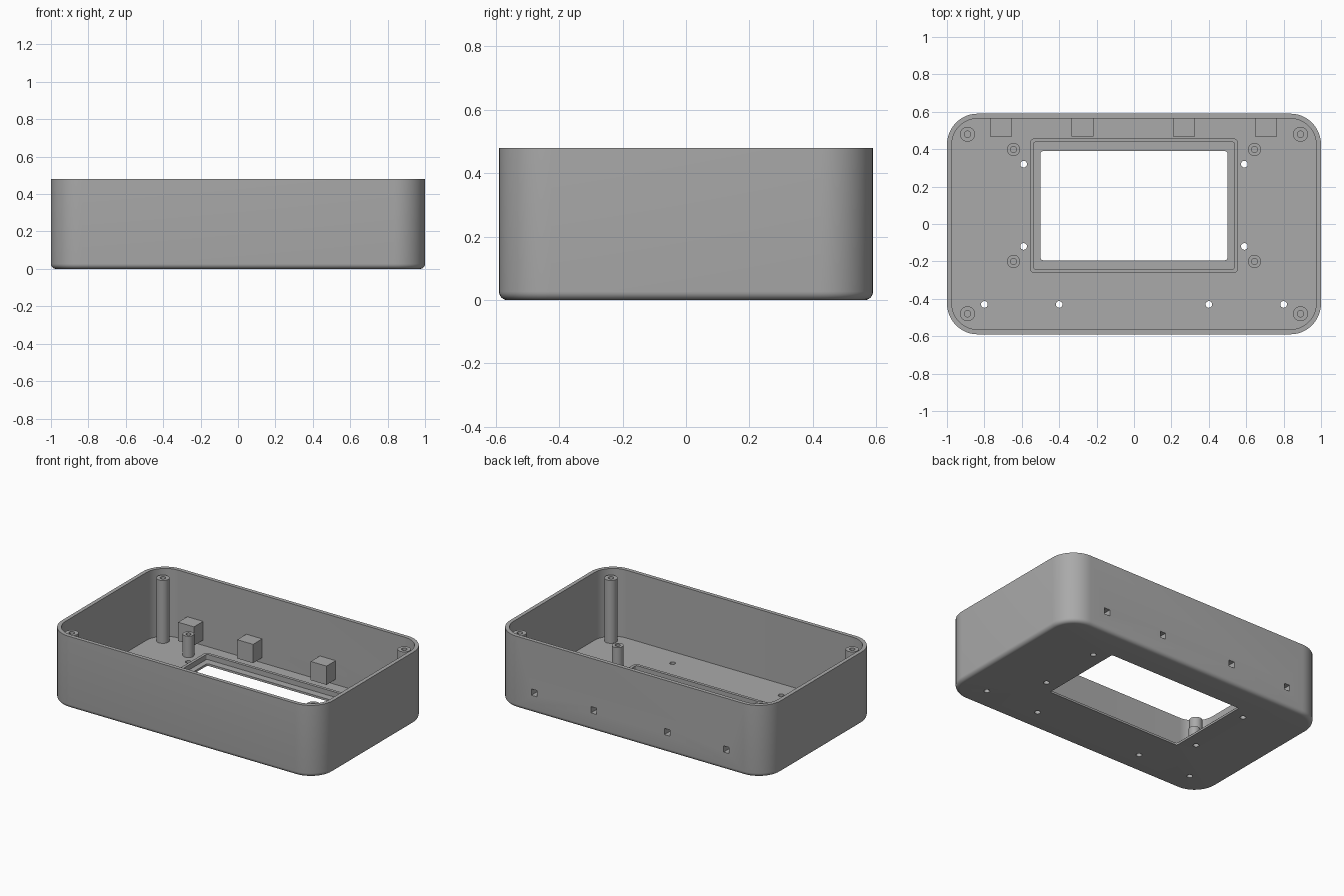
import bpy
import bmesh
import math

cube = bpy.data.objects.get("Cube")
if cube:
    bpy.data.objects.remove(cube)

grey = bpy.data.materials.new("mid grey plastic")
grey.use_nodes = True
colour = (0.4, 0.4, 0.4, 1)
grey.diffuse_color = colour
grey.node_tree.nodes["Principled BSDF"].inputs["Base Color"].default_value = colour


def finish(name, bm):
    bmesh.ops.recalc_face_normals(bm, faces=bm.faces)
    mesh = bpy.data.meshes.new(name)
    bm.to_mesh(mesh)
    bm.free()
    mesh.materials.append(grey)
    obj = bpy.data.objects.new(name, mesh)
    bpy.context.collection.objects.link(obj)
    return obj


def smooth(obj):
    bpy.ops.object.select_all(action='DESELECT')
    obj.select_set(True)
    bpy.context.view_layer.objects.active = obj
    bpy.ops.object.shade_smooth_by_angle(angle=math.radians(30))


def ring(bm, hx, hy, r, cy, z, steps=12):
    """Loop of vertices along a rounded rectangle."""
    verts = []
    for q, (sx, sy) in enumerate([(1, 1), (-1, 1), (-1, -1), (1, -1)]):
        for i in range(steps + 1):
            a = (q + i / steps) * math.pi / 2
            verts.append(bm.verts.new((sx * (hx - r) + r * math.cos(a),
                                       cy + sy * (hy - r) + r * math.sin(a), z)))
    return verts


def bridge(bm, rings):
    """Join consecutive rings, closing back onto the first."""
    for a, b in zip(rings, rings[1:] + rings[:1]):
        for i in range(len(a)):
            j = (i + 1) % len(a)
            bm.faces.new((a[i], a[j], b[j], b[i]))


def box(name, x, y, z, sx, sy, sz):
    bm = bmesh.new()
    bmesh.ops.create_cube(bm, size=1)
    bmesh.ops.scale(bm, vec=(sx, sy, sz), verts=bm.verts)
    bmesh.ops.translate(bm, vec=(x, y, z), verts=bm.verts)
    return finish(name, bm)


def cylinder(name, x, y, z, r, depth):
    bm = bmesh.new()
    bmesh.ops.create_cone(bm, cap_ends=True, segments=24, radius1=r, radius2=r, depth=depth)
    bmesh.ops.translate(bm, vec=(x, y, z), verts=bm.verts)
    return finish(name, bm)


def cut(obj, cutters):
    """Subtract each cutter and discard it."""
    bpy.context.view_layer.objects.active = obj
    for c in cutters:
        c.hide_render = True
        mod = obj.modifiers.new("cut", 'BOOLEAN')
        mod.operation = 'DIFFERENCE'
        mod.solver = 'EXACT'
        mod.object = c
        bpy.ops.object.modifier_apply(modifier=mod.name)
        bpy.data.objects.remove(c)


HX, HY, HEIGHT, CORNER = 1.0, 0.59, 0.48, 0.165
WALL, FLOOR, FILLET = 0.026, 0.028, 0.027
WIN_Y, LEDGE, LIP = 0.098, 0.014, 0.048

# Shell: one closed section swept from window edge, round the outside, to the inner lip
bm = bmesh.new()
sections = [(0.5, 0.292, 0.015, WIN_Y, 0)]
for i in range(7):
    a = i / 6 * math.pi / 2
    d = FILLET * (1 - math.sin(a))
    sections.append((HX - d, HY - d, CORNER - d, 0, FILLET * (1 - math.cos(a))))
sections += [
    (HX, HY, CORNER, 0, HEIGHT),
    (HX - WALL, HY - WALL, CORNER - WALL, 0, HEIGHT),
    (HX - WALL, HY - WALL, CORNER - WALL, 0, FLOOR),
    (0.556, 0.36, 0.025, WIN_Y, FLOOR),
    (0.556, 0.36, 0.025, WIN_Y, LIP),
    (0.537, 0.34, 0.012, WIN_Y, LIP),
    (0.537, 0.34, 0.012, WIN_Y, LEDGE),
    (0.5, 0.292, 0.015, WIN_Y, LEDGE),
]
bridge(bm, [ring(bm, *s) for s in sections])
shell = finish("case_shell", bm)

# Screw holes through the floor and square slots through the back wall
slot_x = (-0.711, -0.275, 0.267, 0.706)
SLOT_Z, SLOT = 0.137, 0.042
hole_spots = [(0.59, 0.32), (0.59, -0.12), (0.8, -0.43), (0.4, -0.43)]
cutters = [cylinder("hole_cutter", s * x, y, 0, 0.018, 0.2)
           for x, y in hole_spots for s in (-1, 1)]
cutters += [box("slot_cutter", x, HY, SLOT_Z, SLOT, 0.15, SLOT) for x in slot_x]
cut(shell, cutters)
smooth(shell)

# Blocks behind the slots, hollowed from the back
for n, x in enumerate(slot_x, 1):
    block = box(f"slot_block_{n}", x, 0.517, 0.125, 0.117, 0.098, 0.125)
    cut(block, [box("slot_cutter", x, HY, SLOT_Z, SLOT, 0.2, SLOT)])


# Hollow screw posts standing on the floor
def post(name, x, y, r, hole, top):
    bm = bmesh.new()
    base = FLOOR - 0.003
    rings = []
    for rad, z in [(hole, base), (r, base), (r, top), (hole, top)]:
        rings.append([bm.verts.new((x + rad * math.cos(i * math.tau / 32),
                                    y + rad * math.sin(i * math.tau / 32), z))
                      for i in range(32)])
    bridge(bm, rings)
    smooth(finish(name, bm))


for sx, side in ((1, "left"), (-1, "right")):
    for end, cy, by in (("back", 0.48, 0.398), ("front", -0.48, -0.2)):
        post(f"corner_post_{end}_{side}", sx * 0.89, cy, 0.04, 0.017, 0.447)
        post(f"board_post_{end}_{side}", sx * 0.644, by, 0.035, 0.016, 0.17)
